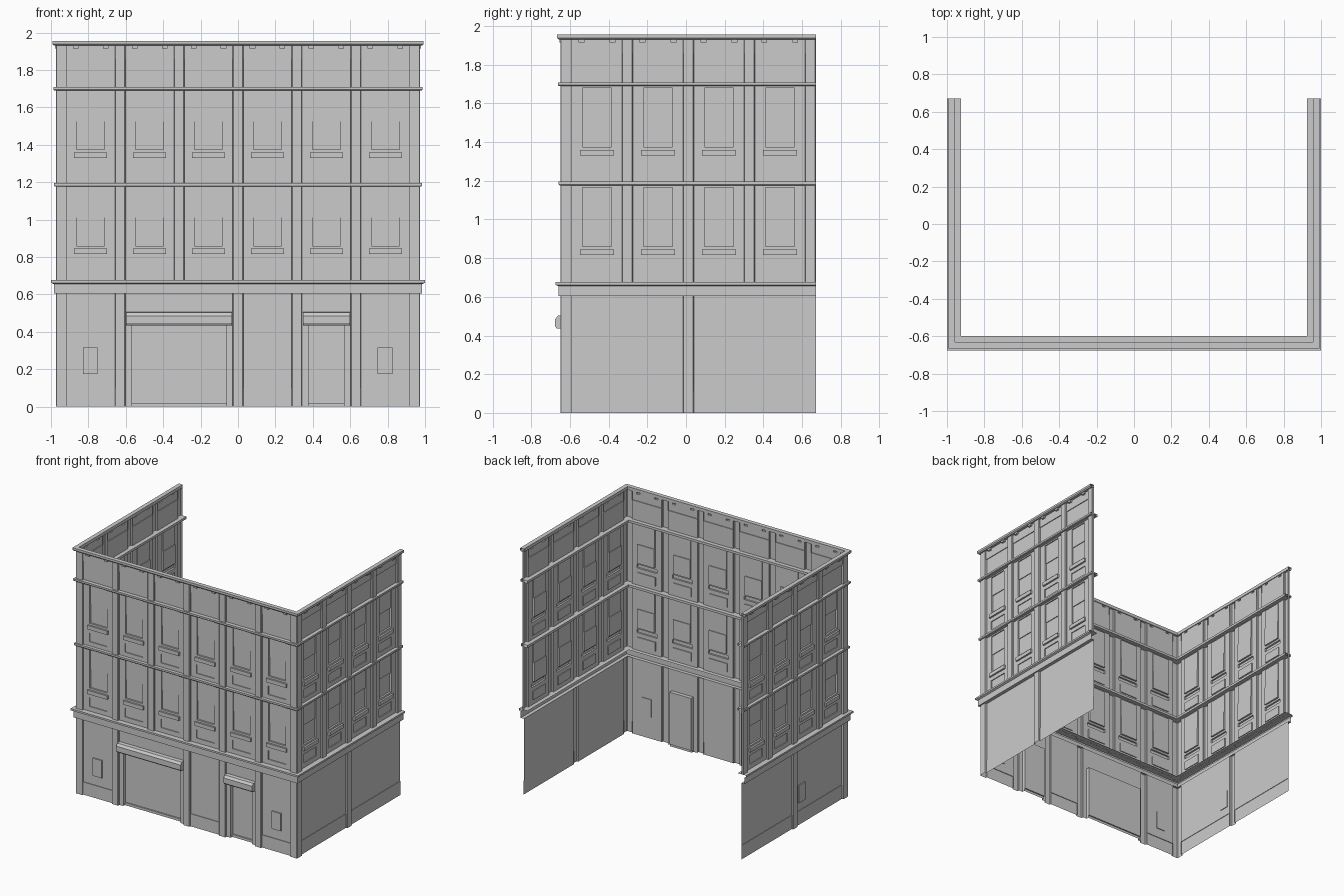
import bpy, bmesh
from math import pi

if "Cube" in bpy.data.objects:
    bpy.data.objects.remove(bpy.data.objects["Cube"])

W, YF, YB = 0.957, -0.632, 0.672      # wall planes: sides, front, rear end
PITCH, PW = 0.315, 0.0285             # pilaster spacing, pilaster half width
BW = PITCH / 2 - PW                   # half width of one bay
PD = 0.017                            # pilaster projection
FRONT = [-0.7875 + PITCH * i for i in range(6)]
SIDE = [-0.46 + PITCH * i for i in range(4)]


def add(name, mesh, loc=(0, 0, 0), rz=0.0):
    o = bpy.data.objects.new(name, mesh)
    o.location, o.rotation_euler = loc, (0, 0, rz)
    bpy.context.collection.objects.link(o)
    return o


def on_front(name, mesh, x):
    add(name + "_front", mesh, (x, YF, 0))


def on_sides(name, mesh, y):
    add(name + "_right", mesh, (W, y, 0), pi / 2)
    add(name + "_left", mesh, (-W, y, 0), -pi / 2)


def to_mesh(bm, name):
    me = bpy.data.meshes.new(name)
    bm.to_mesh(me)
    bm.free()
    return me


def relief(name, hw, z0, z1, rects):
    """Single stepped skin; rects are (u0, u1, v0, v1, projection), later ones win."""
    us = sorted({round(u, 5) for r in rects for u in r[:2]} | {-hw, hw})
    vs = sorted({round(v, 5) for r in rects for v in r[2:4]} | {z0, z1})

    def depth(i, j):
        u, v = (us[i] + us[i + 1]) / 2, (vs[j] + vs[j + 1]) / 2
        d = 0.0
        for a, b, c, e, k in rects:
            if a < u < b and c < v < e:
                d = k
        return d
    bm = bmesh.new()

    def quad(*pts):
        bm.faces.new([bm.verts.new((u, -d, v)) for u, d, v in pts])
    nu, nv = len(us) - 1, len(vs) - 1
    for i in range(nu):
        for j in range(nv):
            d, a, b, c, e = depth(i, j), us[i], us[i + 1], vs[j], vs[j + 1]
            quad((a, d, c), (b, d, c), (b, d, e), (a, d, e))
            if i + 1 < nu and depth(i + 1, j) != d:
                k = depth(i + 1, j)
                quad((b, d, c), (b, k, c), (b, k, e), (b, d, e))
            if j + 1 < nv and depth(i, j + 1) != d:
                k = depth(i, j + 1)
                quad((a, d, e), (b, d, e), (b, k, e), (a, k, e))
    bmesh.ops.remove_doubles(bm, verts=bm.verts, dist=1e-5)
    bmesh.ops.dissolve_limit(bm, angle_limit=0.01, verts=bm.verts, edges=bm.edges)
    return to_mesh(bm, name)


def strip(name, plan, z0, z1):
    """Plan polyline pulled straight up."""
    bm = bmesh.new()
    lo = [bm.verts.new((x, y, z0)) for x, y in plan]
    hi = [bm.verts.new((x, y, z1)) for x, y in plan]
    for i in range(len(plan) - 1):
        bm.faces.new((lo[i], lo[i + 1], hi[i + 1], hi[i]))
    return to_mesh(bm, name)


def course(name, profile, closed=False):
    """Profile (projection, z) mitred round the three walls."""
    bm = bmesh.new()
    rows = []
    for d, z in profile:
        path = [(-W - d, YB), (-W - d, YF - d), (W + d, YF - d), (W + d, YB)]
        rows.append([bm.verts.new((x, y, z)) for x, y in path])
    n = len(rows)
    for j in range(n if closed else n - 1):
        a, b = rows[j], rows[(j + 1) % n]
        for i in range(3):
            bm.faces.new((a[i], a[i + 1], b[i + 1], b[i]))
    add(name, to_mesh(bm, name))


def canopy(name, x0, x1):
    """Shutter box with chamfered front, open at the back."""
    prof = [(0, 0.435), (0.036, 0.435), (0.044, 0.447), (0.044, 0.485), (0.03, 0.503), (0, 0.505)]
    bm = bmesh.new()
    a = [bm.verts.new((x0, YF - d, z)) for d, z in prof]
    b = [bm.verts.new((x1, YF - d, z)) for d, z in prof]
    for i in range(len(prof) - 1):
        bm.faces.new((a[i], b[i], b[i + 1], a[i + 1]))
    bm.faces.new(a)
    bm.faces.new(b[::-1])
    bmesh.ops.recalc_face_normals(bm, faces=bm.faces)
    add(name, to_mesh(bm, name))


def board(name, x, y, sx, sy):
    bm = bmesh.new()
    bmesh.ops.create_cube(bm, size=1)
    bmesh.ops.scale(bm, vec=(sx, sy, 0.14), verts=bm.verts)
    add(name, to_mesh(bm, name), (x, y, 0.245))


# upper storey bays: sash window, sill and apron panel
window_bays = []
for k, (base, top) in enumerate([(0.675, 1.178), (1.195, 1.692)]):
    s = 0.515 * k
    window_bays.append(relief("window_bay", BW, base, top, [
        (-0.075, 0.075, 0.86 + s, 1.01 + s, -0.014),
        (-0.075, 0.075, 1.01 + s, 1.165 + s, -0.008),
        (-0.088, 0.088, 0.815 + s, 0.845 + s, 0.014),
        (-0.079, 0.079, 0.713 + s, 0.783 + s, -0.007)]))

# attic bay: top band with two small brackets
attic = relief("attic_bay", BW, 1.707, 1.932, [
    (-BW, BW, 1.86, 1.932, 0.006),
    (-0.095, -0.065, 1.915, 1.932, 0.022),
    (0.065, 0.095, 1.915, 1.932, 0.022)])

for mesh, name in zip(window_bays + [attic], ("window_bay_lower", "window_bay_upper", "attic_bay")):
    for x in FRONT:
        on_front(name, mesh, x)
    for y in SIDE:
        on_sides(name, mesh, y)

# pilasters with slightly eased corners
c = 0.004
plan = [(-PW, 0), (-PW, -PD + c), (-PW + c, -PD), (PW - c, -PD), (PW, -PD + c), (PW, 0)]
tall = strip("upper_pilaster", plan, 0.675, 1.932)
short = strip("ground_pilaster", plan, 0, 0.605)
for i in range(-2, 3):
    on_front("upper_pilaster", tall, i * PITCH)
    if i != -1:
        on_front("ground_pilaster", short, i * PITCH)
for y in SIDE:
    on_sides("upper_pilaster", tall, y + PITCH / 2)
on_sides("ground_pilaster", short, SIDE[1] + PITCH / 2)

# corner pilasters
cx, cy = 3 * PITCH - PW, SIDE[0] - BW
corner = [(cx, YF), (cx, YF - PD), (W + PD - c, YF - PD), (W + PD, YF - PD + c), (W + PD, cy), (W, cy)]
mirrored = [(-x, y) for x, y in reversed(corner)]
for z0, z1, name in ((0, 0.605, "ground_corner"), (0.675, 1.932, "upper_corner")):
    add(name + "_right", strip(name, corner, z0, z1))
    add(name + "_left", strip(name, mirrored, z0, z1))

# ground floor solid bays with plinth
solid = relief("solid_bay", BW, 0, 0.605, [(-BW, BW, 0, 0.1, 0.005)])
for i in (0, 3, 5):
    on_front("solid_bay", solid, FRONT[i])


# recessed doorways with threshold and shutter box
def doorway(name, x, hw):
    o = hw - 0.034
    me = relief(name, hw, 0, 0.605, [(-o, o, 0, 0.435, -0.03), (-o, o, 0, 0.02, -0.02)])
    on_front(name, me, x)
    canopy(name + "_shutter_box", x - hw + 0.003, x + hw - 0.003)


doorway("wide_doorway", -PITCH, PITCH - PW)
doorway("small_doorway", FRONT[4], BW)

# ground floor side walls with plinth
mid = SIDE[1] + PITCH / 2
for a, b in ((cy, mid - PW), (mid + PW, YB)):
    h = (b - a) / 2
    on_sides("side_wall", relief("side_wall", h, 0, 0.605, [(-h, h, 0, 0.11, 0.004)]), (a + b) / 2)

# notice boards
board("notice_board_left", -0.79, YF - 0.002, 0.08, 0.016)
board("notice_board_right", 0.785, YF - 0.002, 0.08, 0.016)
board("notice_board_side", -W - 0.002, -0.08, 0.016, 0.08)

# string courses, shopfront fascia and top cornice
course("shop_fascia", [(0, 0.605), (0.028, 0.605), (0.028, 0.655), (0.043, 0.662), (0.043, 0.676), (-0.032, 0.676)])
for name, z, d in (("lower_string_course", 1.176, 0.026), ("upper_string_course", 1.69, 0.03)):
    course(name, [(-0.032, z), (d - 0.004, z), (d, z + 0.005), (d, z + 0.019), (-0.032, z + 0.019)], True)
course("top_cornice", [(0, 1.93), (0.026, 1.93), (0.034, 1.938), (0.034, 1.955), (0, 1.955), ], True)
